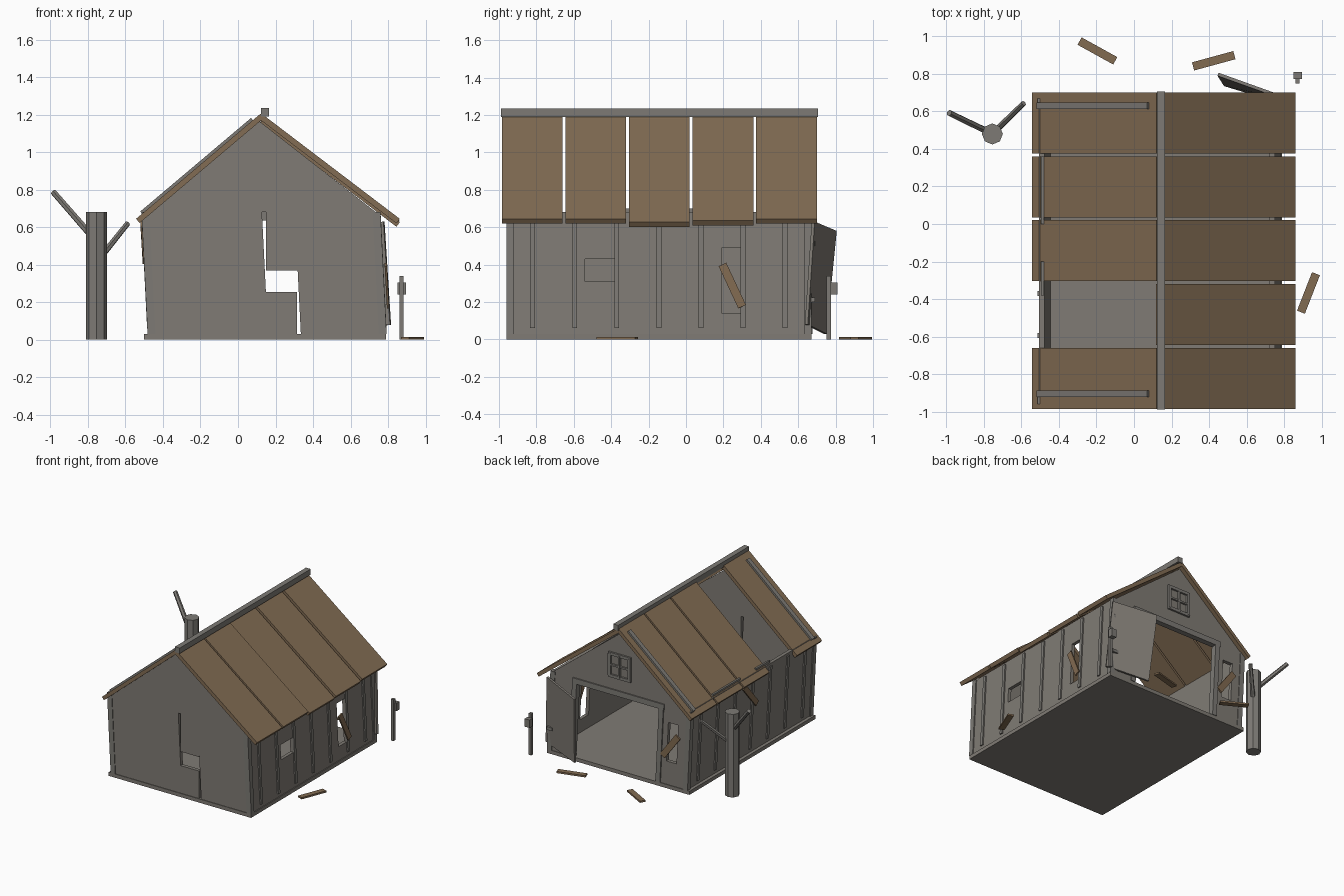
import bpy
import bmesh
import math
from mathutils import Vector, Matrix

if "Cube" in bpy.data.objects:
    bpy.data.objects.remove(bpy.data.objects["Cube"])

LEAN = -0.05  # the whole barn leans towards -x as it rises


def material(name, r, g, b):
    m = bpy.data.materials.new(name)
    m.diffuse_color = (r, g, b, 1)
    m.use_nodes = True
    m.node_tree.nodes["Principled BSDF"].inputs["Base Color"].default_value = m.diffuse_color
    return m


GREY = material("weathered grey wood", 0.215, 0.198, 0.176)
BEAM = material("old beam grey", 0.205, 0.195, 0.178)
BROWN = material("rusty brown roofing", 0.225, 0.152, 0.088)
PLANK = material("loose brown plank", 0.22, 0.145, 0.082)


def finish(name, bm, mat):
    bmesh.ops.recalc_face_normals(bm, faces=bm.faces[:])
    me = bpy.data.meshes.new(name)
    bm.to_mesh(me)
    bm.free()
    me.materials.append(mat)
    ob = bpy.data.objects.new(name, me)
    bpy.context.collection.objects.link(ob)
    return ob


def box(name, x, y, z, mat=GREY, lean=True):
    """Box given by its ranges, sheared with the leaning building."""
    bm = bmesh.new()
    bmesh.ops.create_cube(bm, size=1)
    for v in bm.verts:
        v.co.x = x[0] + (v.co.x + 0.5) * (x[1] - x[0])
        v.co.y = y[0] + (v.co.y + 0.5) * (y[1] - y[0])
        v.co.z = z[0] + (v.co.z + 0.5) * (z[1] - z[0])
        if lean:
            v.co.x += LEAN * (v.co.z - 0.03)
    return finish(name, bm, mat)


def solid(name, profile, offset, mat):
    """Flat outline extruded along an offset vector."""
    bm = bmesh.new()
    f = bm.faces.new([bm.verts.new(p) for p in profile])
    r = bmesh.ops.extrude_face_region(bm, geom=[f])
    verts = [e for e in r["geom"] if isinstance(e, bmesh.types.BMVert)]
    bmesh.ops.translate(bm, verts=verts, vec=offset)
    if f.is_valid and len(bm.faces) == len(profile) + 1:
        bm.faces.new([v for v in bm.verts if v not in verts])
    return finish(name, bm, mat)


def plank(name, a, b, width, thick, normal, mat=PLANK):
    """Board from a to b, its broad face looking along normal."""
    a, b, n = Vector(a), Vector(b), Vector(normal)
    d = (b - a).normalized()
    s = n.cross(d).normalized() * width / 2
    n = d.cross(s).normalized() * thick
    return solid(name, [a - s, b - s, b + s, a + s], n, mat)


def rod(name, a, b, r1, r2, sides, mat=BEAM):
    a, b = Vector(a), Vector(b)
    bm = bmesh.new()
    rot = Vector((0, 0, 1)).rotation_difference(b - a).to_matrix().to_4x4()
    bmesh.ops.create_cone(bm, cap_ends=True, segments=sides, radius1=r1, radius2=r2,
                          depth=(b - a).length,
                          matrix=Matrix.Translation((a + b) / 2) @ rot)
    return finish(name, bm, mat)


# floor slab
box("floor", (-0.5, 0.79), (-0.96, 0.67), (0, 0.03), lean=False)

Z = (0.03, 0.68)
F, B = (-0.955, -0.925), (0.635, 0.665)

# front wall with a broken middle board that no longer leans
box("front_wall_left", (-0.475, 0.16), F, Z)
box("front_wall_right", (0.335, 0.785), F, Z)
box("front_board_upper", (0.148, 0.317), F, (0.37, 0.68), lean=False)
box("front_board_lower", (0.148, 0.315), F, (0.03, 0.255), lean=False)

# back wall around the doorway
box("back_wall_left", (-0.475, -0.37), B, Z)
box("back_patch_upper", (-0.37, -0.28), B, (0.54, 0.68))
box("back_patch_lower", (-0.37, -0.28), B, (0.03, 0.22))
box("back_wall_middle", (-0.28, -0.21), B, Z)
box("back_wall_right", (0.56, 0.785), B, Z)
box("door_header", (-0.24, 0.59), (0.63, 0.675), (0.635, 0.68), BEAM)
for x in (-0.235, 0.55):
    box("door_post", (x, x + 0.04), (0.63, 0.675), (0.03, 0.64), BEAM)

# side walls
R, L = (0.755, 0.783), (-0.473, -0.445)
for i, y in enumerate([(-0.955, -0.54), (-0.38, 0.19), (0.30, 0.665)]):
    box("right_wall_panel", R, y, Z)
box("right_window_sill_wall", R, (-0.54, -0.38), (0.03, 0.31))
box("right_window_top_wall", R, (-0.54, -0.38), (0.43, 0.68))
box("right_gap_lower", R, (0.19, 0.30), (0.03, 0.14))
box("right_gap_upper", R, (0.19, 0.30), (0.49, 0.68))
box("left_wall", L, (-0.955, 0.665), Z)

# battens and corner posts
for i in range(7):
    y = -0.82 + 0.225 * i
    for side, x in (("right", (0.78, 0.793)), ("left", (-0.483, -0.47))):
        box(side + "_batten", x, (y - 0.013, y + 0.013), (0.06, 0.66), BEAM)
for x in (-0.482, 0.75):
    for y in (-0.96, 0.63):
        box("corner_post", (x, x + 0.042), (y, y + 0.04), Z, BEAM)

# gables
for name, y in (("front_gable", F), ("back_gable", B)):
    solid(name, [(-0.49, y[0], 0.68), (0.735, y[0], 0.68), (0.11, y[0], 1.168)],
          (0, 0.03, 0), GREY)

# small gable window at the back
wx, wz, h = 0.13, 0.88, 0.09
for d in (-h, 0, h):
    t = 0.012 if d else 0.007
    box("window_upright", (wx + d - t, wx + d + t), (0.66, 0.682), (wz - h, wz + h), BEAM, False)
    box("window_rail", (wx - h - 0.012, wx + h + 0.012), (0.66, 0.68),
        (wz + d - t, wz + d + t), BEAM, False)

# roof sheets, one missing on the left and two sagging on the right
for i in range(5):
    y = -0.985 + 0.34 * i
    if i != 1:
        solid("left_roof_sheet", [(0.12, y, 1.205), (-0.543, y, 0.645),
                                  (-0.525, y, 0.622), (0.138, y, 1.182)],
              (0, 0.325, 0), BROWN)
    s = (0, 0, -0.018, -0.01, 0)[i]
    solid("right_roof_sheet", [(0.135, y, 1.198 + s), (0.862, y, 0.645 + s),
                               (0.845, y, 0.62 + s), (0.118, y, 1.173 + s)],
          (0, 0.325, 0), BROWN)

# ridge beam and the roof bars
box("ridge_beam", (0.122, 0.165), (-0.99, 0.705), (1.19, 1.235), BEAM, False)
for y in (-0.905, 0.63):
    plank("roof_bar", (-0.51, y, 0.672), (0.08, y, 1.17), 0.036, 0.016, (-0.65, 0, 0.76), BEAM)
for y in ((0.0, 0.36), (-0.38, -0.2)):
    box("eave_strip", (-0.495, -0.48), y, (0.66, 0.70), BEAM, False)

# sagging open door
solid("open_door", [(0.775, 0.672, 0.63), (0.445, 0.79, 0.58),
                    (0.48, 0.735, 0.03), (0.81, 0.635, 0.08)],
      (0.006, 0.016, 0), GREY)
for z in (0.2, 0.5):
    box("door_hinge", (0.74, 0.79), (0.66, 0.69), (z, z + 0.025), BEAM)

# planks nailed over the walls
plank("right_wall_plank", (0.782, 0.195, 0.40), (0.794, 0.30, 0.175), 0.045, 0.012, (1, 0, 0))
plank("left_wall_plank", (-0.508, -0.02, 0.62), (-0.496, -0.20, 0.42), 0.045, 0.012, (-1, 0, 0))
plank("back_wall_plank", (-0.40, 0.668, 0.45), (-0.26, 0.668, 0.26), 0.05, 0.012, (0, 1, 0))

# planks lying on the ground
for a, b in (((-0.29, 0.975), (-0.1, 0.87)), ((0.315, 0.84), (0.535, 0.90)),
             ((0.89, -0.47), (0.97, -0.265))):
    plank("ground_plank", (*a, 0), (*b, 0), 0.045, 0.014, (0, 0, 1))

# lone post with a short board
box("lone_post", (0.86, 0.883), (0.75, 0.775), (0, 0.34), BEAM, False)
box("lone_post_board", (0.85, 0.895), (0.773, 0.81), (0.24, 0.305), BEAM, False)

# dead tree
rod("tree_trunk", (-0.755, 0.48, 0), (-0.755, 0.48, 0.68), 0.056, 0.056, 8)
rod("tree_branch_left", (-0.76, 0.483, 0.53), (-0.985, 0.592, 0.788), 0.019, 0.017, 6)
rod("tree_branch_right", (-0.74, 0.495, 0.43), (-0.588, 0.643, 0.62), 0.017, 0.015, 6)
